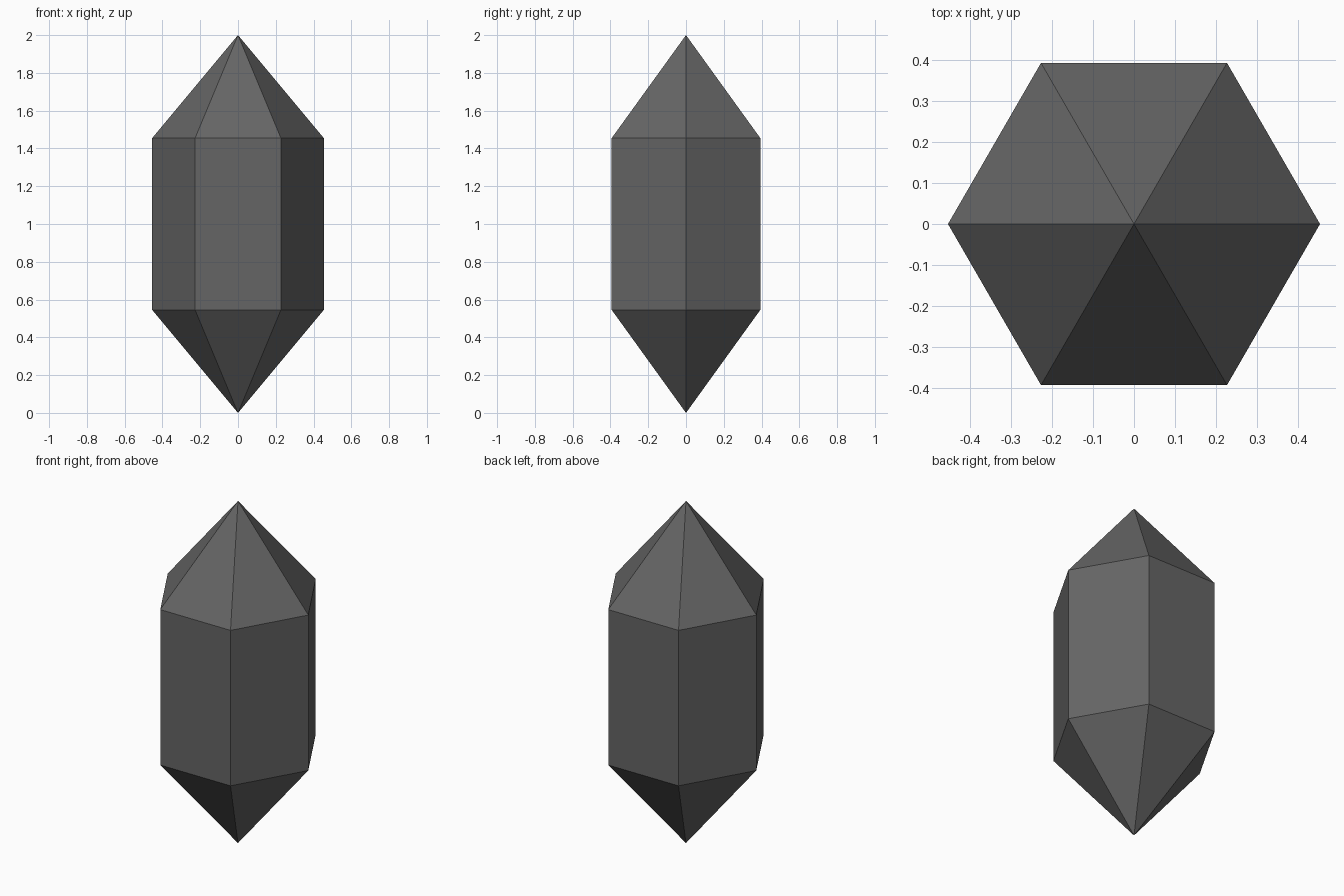
import bpy, bmesh
from math import cos, sin, tau

if "Cube" in bpy.data.objects:
    bpy.data.objects.remove(bpy.data.objects["Cube"])

SIDES, RADIUS = 6, 0.4545
LOW, HIGH, TIP = 0.5455, 1.4545, 2.0

bm = bmesh.new()


def ring(z):
    return [bm.verts.new((RADIUS * cos(tau * i / SIDES), RADIUS * sin(tau * i / SIDES), z))
            for i in range(SIDES)]


# Hexagonal body with a pointed cap at each end
bottom, top = bm.verts.new((0, 0, 0)), bm.verts.new((0, 0, TIP))
lower, upper = ring(LOW), ring(HIGH)
for i in range(SIDES):
    j = (i + 1) % SIDES
    bm.faces.new((lower[i], lower[j], upper[j], upper[i]))
    bm.faces.new((upper[i], upper[j], top))
    bm.faces.new((lower[j], lower[i], bottom))
bmesh.ops.recalc_face_normals(bm, faces=bm.faces)

mesh = bpy.data.meshes.new("crystal")
bm.to_mesh(mesh)
bm.free()
crystal = bpy.data.objects.new("crystal", mesh)
bpy.context.collection.objects.link(crystal)

# Dark grey surface
mat = bpy.data.materials.new("dark_grey")
mat.diffuse_color = (0.13, 0.13, 0.13, 1)
mat.use_nodes = True
mat.node_tree.nodes["Principled BSDF"].inputs["Base Color"].default_value = mat.diffuse_color
mesh.materials.append(mat)
